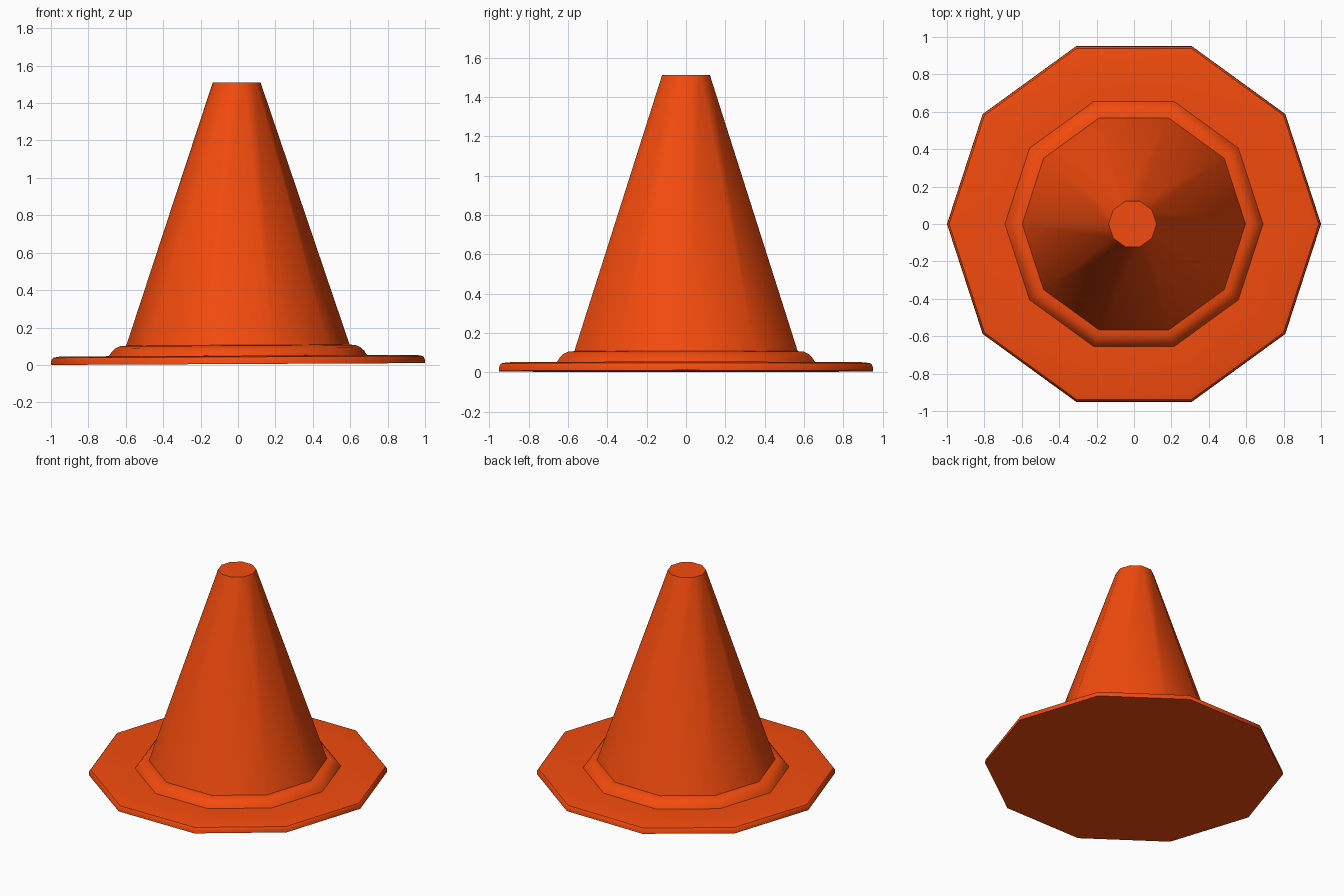
import bpy, bmesh, math

if "Cube" in bpy.data.objects:
    bpy.data.objects.remove(bpy.data.objects["Cube"])

SIDES = 10
TILT = -0.005  # the cone leans very slightly to the left

mat = bpy.data.materials.new("orange_plastic")
mat.diffuse_color = (0.9, 0.07, 0.004, 1)
mat.use_nodes = True
mat.node_tree.nodes["Principled BSDF"].inputs["Base Color"].default_value = mat.diffuse_color


def lathe(name, profile, cap_bottom=False, cap_top=False):
    """Revolve (radius, height) points into a ten-sided shell."""
    bm = bmesh.new()
    rings = []
    for r, z in profile:
        rings.append([bm.verts.new((r * math.cos(2 * math.pi * i / SIDES),
                                    r * math.sin(2 * math.pi * i / SIDES), z))
                      for i in range(SIDES)])
    for a, b in zip(rings, rings[1:]):
        for i in range(SIDES):
            j = (i + 1) % SIDES
            bm.faces.new((a[i], a[j], b[j], b[i]))
    if cap_bottom:
        bm.faces.new(rings[0][::-1])
    if cap_top:
        bm.faces.new(rings[-1])
    mesh = bpy.data.meshes.new(name)
    bm.to_mesh(mesh)
    bm.free()
    mesh.materials.append(mat)
    obj = bpy.data.objects.new(name, mesh)
    bpy.context.collection.objects.link(obj)
    obj.rotation_euler.y = TILT
    obj.location.z = 0.005
    bpy.ops.object.select_all(action='DESELECT')
    obj.select_set(True)
    bpy.context.view_layer.objects.active = obj
    bpy.ops.object.shade_smooth_by_angle(angle=math.radians(40))
    return obj


# Flat foot with a softened upper rim
lathe("base_plate", [(1.0, 0), (0.998, 0.025), (0.988, 0.038),
                     (0.955, 0.044), (0.69, 0.045)], cap_bottom=True)
# Rounded step around the cone
lathe("collar", [(0.69, 0.045), (0.675, 0.068), (0.655, 0.087),
                 (0.63, 0.098), (0.597, 0.101)])
# Tapered body with a flat tip
lathe("cone_body", [(0.597, 0.101), (0.128, 1.505)], cap_top=True)
